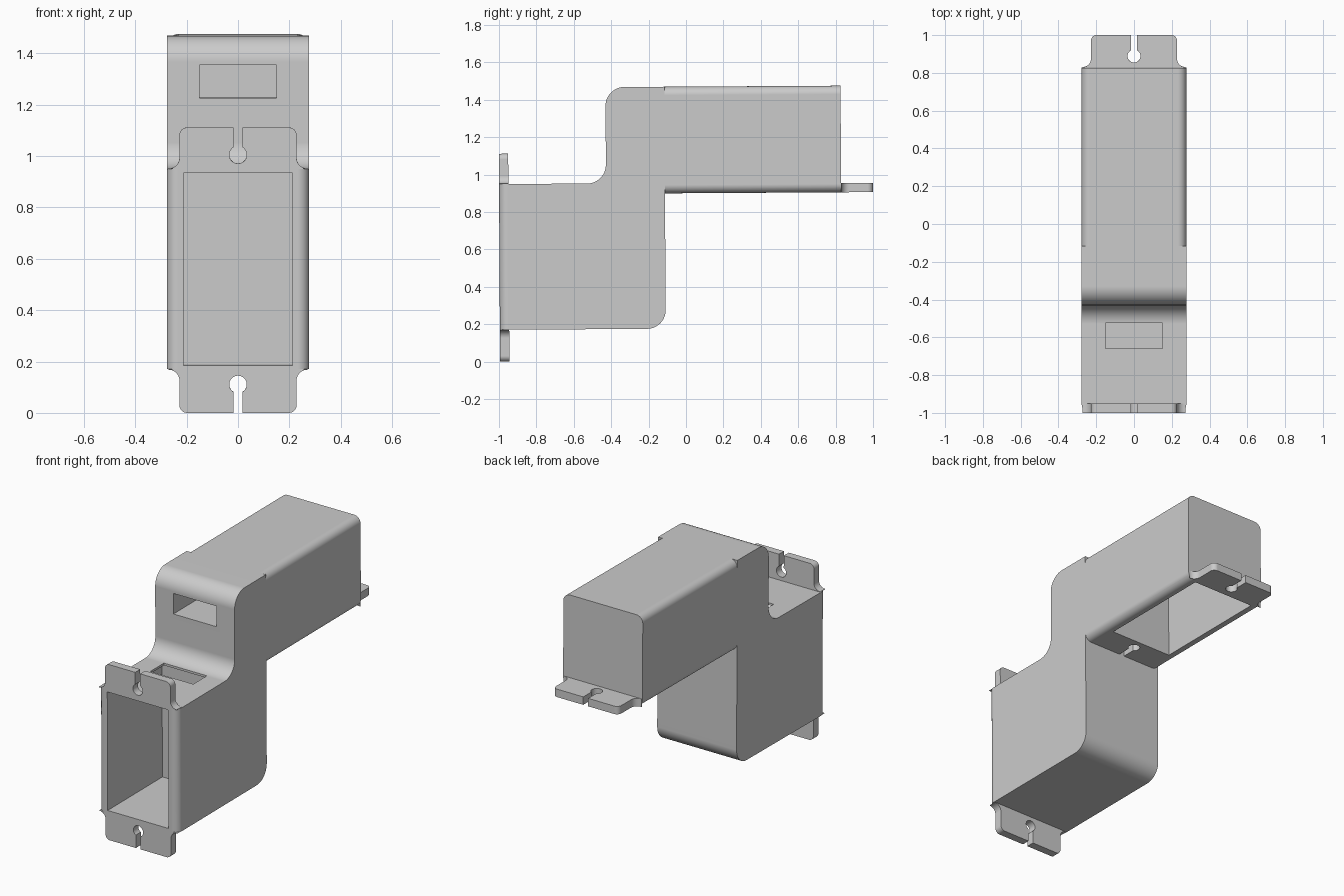
import bpy, bmesh, math
from mathutils import Vector, Matrix

if "Cube" in bpy.data.objects:
    bpy.data.objects.remove(bpy.data.objects["Cube"])

HALF_W = 0.277                       # half width of the housing
FRONT, STEP, BACK = -0.994, -0.107, 0.835
LOW, SHELF, UNDER, TOP = 0.176, 0.955, 0.9, 1.47
EDGE_R = 0.045                       # rounding of the long edges
PLATE = 0.05                         # mounting tab thickness
AXES = {"x": lambda u, v, w: (w, u, v),
        "y": lambda u, v, w: (u, w, v),
        "z": lambda u, v, w: (u, v, w)}

grey = bpy.data.materials.new("light grey")
grey.use_nodes = True
grey.diffuse_color = (0.6, 0.6, 0.6, 1)
grey.node_tree.nodes["Principled BSDF"].inputs["Base Color"].default_value = grey.diffuse_color


def rounded(corners, steps=10):
    """Outline from (u, v) or (u, v, radius) corners."""
    out = []
    for i, c in enumerate(corners):
        p = Vector(c[:2])
        if len(c) == 2:
            out.append(p)
            continue
        a = (Vector(corners[i - 1][:2]) - p).normalized()
        b = (Vector(corners[(i + 1) % len(corners)][:2]) - p).normalized()
        half = a.angle(b) / 2
        centre = p + (a + b).normalized() * c[2] / math.sin(half)
        reach = c[2] / math.tan(half)
        start, end = p + a * reach - centre, p + b * reach - centre
        for k in range(steps + 1):
            t = k / steps * (math.pi - 2 * half)
            sweep = math.sin(math.pi - 2 * half)
            out.append(centre + (start * math.sin(math.pi - 2 * half - t) + end * math.sin(t)) / sweep)
    return out


def prism(name, outline, axis, a, b, bevel=None):
    """Extrude an outline along an axis; bevel picks edges to round."""
    bm = bmesh.new()
    ends = [[bm.verts.new(AXES[axis](p[0], p[1], w)) for p in outline] for w in (a, b)]
    bm.faces.new(ends[0])
    bm.faces.new(ends[1])
    n = len(outline)
    for i in range(n):
        j = (i + 1) % n
        bm.faces.new((ends[0][i], ends[0][j], ends[1][j], ends[1][i]))
    bmesh.ops.recalc_face_normals(bm, faces=bm.faces)
    if bevel:
        bmesh.ops.bevel(bm, geom=[e for e in bm.edges if bevel(e)], offset=EDGE_R,
                        segments=8, profile=0.5, affect="EDGES")
    mesh = bpy.data.meshes.new(name)
    bm.to_mesh(mesh)
    bm.free()
    mesh.materials.append(grey)
    obj = bpy.data.objects.new(name, mesh)
    bpy.context.collection.objects.link(obj)
    return obj


def box(name, x, y0, y1, z0, z1):
    return prism(name, [(y0, z0), (y1, z0), (y1, z1), (y0, z1)], "x", -x, x)


def combine(target, tool, operation):
    mod = target.modifiers.new("combine", "BOOLEAN")
    mod.operation, mod.solver, mod.object = operation, "EXACT", tool
    bpy.context.view_layer.update()
    graph = bpy.context.evaluated_depsgraph_get()
    mesh = bpy.data.meshes.new_from_object(target.evaluated_get(graph))
    target.modifiers.clear()
    target.data = mesh
    bpy.data.objects.remove(tool)


def tab(base, direction, length, axis, depth):
    """Mounting tab with rounded tips and flared root."""
    half = [(0.228, -0.02), (0.228, 0), (0.272, 0), (0.272, 0.002),
            (0.228, 0.002, 0.042), (0.228, length, 0.03)]
    side = rounded(half + [(0, length), (0, -0.02)])[:-2]
    pts = [(u, base + direction * v) for u, v in side]
    pts += [(-u, v) for u, v in reversed(pts)]
    return prism("mounting_tab", pts, axis, depth, depth + PLATE)


def keyhole(centre, direction, axis, depth, length):
    """Round hole with a slot running outwards."""
    pts = [(-0.017, centre + direction * length), (0.017, centre + direction * length)]
    for k in range(25):
        a = math.radians(60 - 300 * k / 24)
        pts.append((0.034 * math.cos(a), centre + direction * 0.034 * math.sin(a)))
    return prism("keyhole_cutter", pts, axis, depth - 0.02, depth + PLATE + 0.002)


# Stepped housing: lower box and riser, front upright edges rounded
side = rounded([(FRONT, LOW), (STEP, LOW, 0.1), (STEP, TOP), (-0.422, TOP, 0.1),
                (-0.422, SHELF, 0.1), (FRONT, SHELF)])
housing = prism("wiring_box_housing", side, "x", -HALF_W, HALF_W,
                lambda e: all(abs(v.co.y - FRONT) < 1e-4 for v in e.verts)
                and abs(e.verts[0].co.x - e.verts[1].co.x) < 1e-4)

# Upper rear box, long edges rounded
corners = [(x, z, EDGE_R) for x, z in ((-HALF_W, UNDER), (HALF_W, UNDER),
                                       (HALF_W, TOP), (-HALF_W, TOP))]
combine(housing, prism("rear_box", rounded(corners), "y", STEP - 0.001, BACK), "UNION")

# Mounting tabs
for args in ((SHELF, 1, 0.162, "y", FRONT), (LOW, -1, 0.17, "y", FRONT),
             (BACK, 1, 0.171, "z", UNDER)):
    combine(housing, tab(*args), "UNION")

# Front and underside pockets, then the two cable windows
for args in (("front_pocket", 0.213, FRONT - 0.1, -0.448, 0.191, 0.941),
             ("rear_pocket", 0.213, 0.07, 0.82, UNDER - 0.1, 1.446),
             ("shelf_window", 0.15, -0.654, -0.519, 0.9, 1.0),
             ("riser_window", 0.15, -0.5, 0.1, 1.228, 1.358)):
    combine(housing, box(*args), "DIFFERENCE")

# Keyholes in the tabs and in the underside
for args in ((1.011, 1, "y", FRONT, 0.2), (0.117, -1, "y", FRONT, 0.2),
             (0.895, 1, "z", UNDER, 0.2), (0.006, -1, "z", UNDER, 0.113)):
    combine(housing, keyhole(*args), "DIFFERENCE")

# Slight tilt, single colour and smooth fillets
housing.data.transform(Matrix.Rotation(0.006, 4, "X"))
housing.data.materials.clear()
housing.data.materials.append(grey)
for face in housing.data.polygons:
    face.material_index = 0
bpy.ops.object.select_all(action="DESELECT")
housing.select_set(True)
bpy.context.view_layer.objects.active = housing
bpy.ops.object.shade_smooth_by_angle(angle=math.radians(30))
weighted = housing.modifiers.new("even_shading", "WEIGHTED_NORMAL")
weighted.keep_sharp = True
